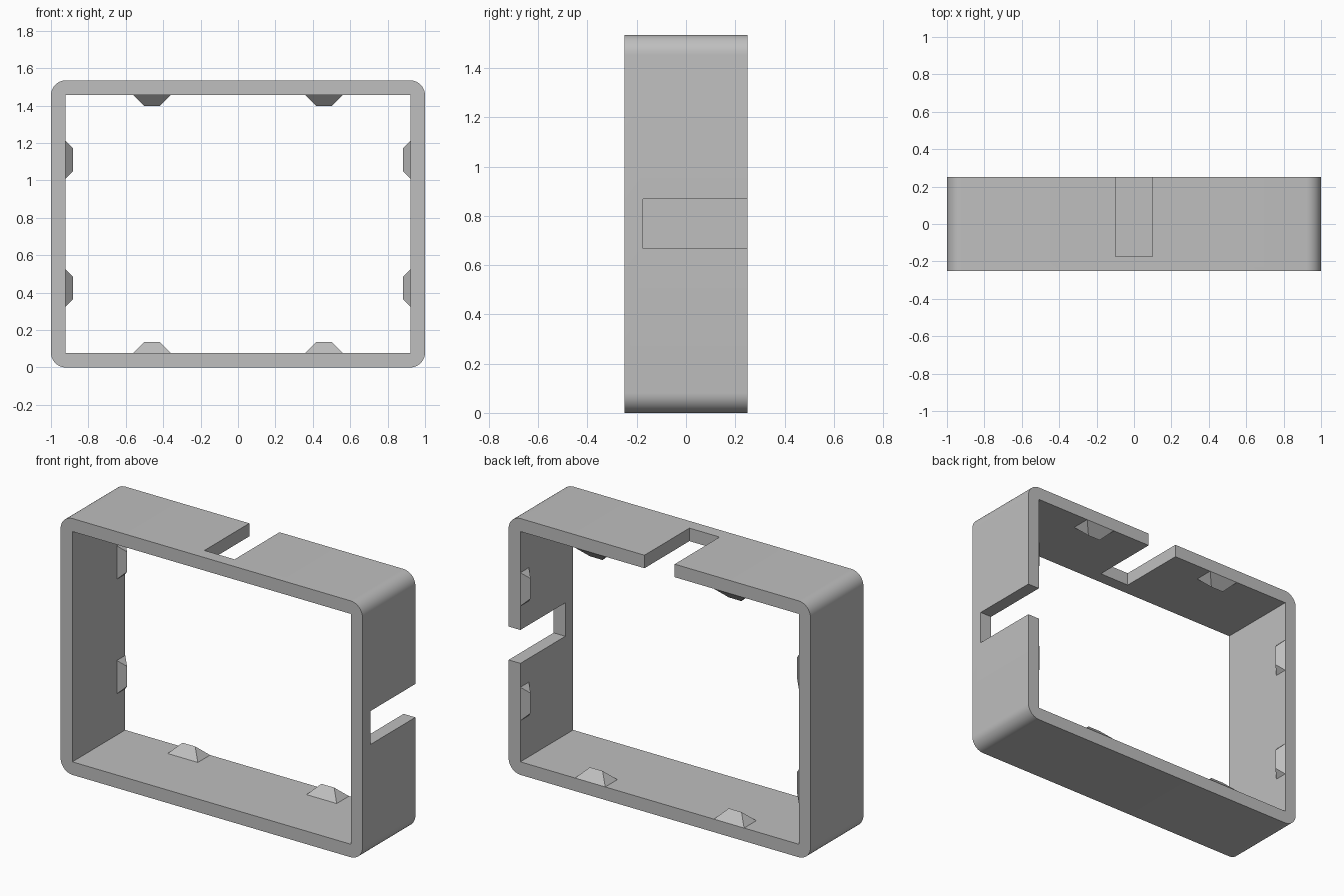
import bpy
import bmesh
from mathutils import Vector, Matrix

old = bpy.data.objects.get("Cube")
if old:
    bpy.data.objects.remove(old, do_unlink=True)

HEIGHT, DEPTH, WALL = 1.535, 0.5, 0.078
MID = HEIGHT / 2

grey = bpy.data.materials.new("plain grey")
grey.use_nodes = True
colour = (0.52, 0.52, 0.52, 1)
grey.diffuse_color = colour
grey.node_tree.nodes["Principled BSDF"].inputs["Base Color"].default_value = colour


def make_object(name, bm):
    bmesh.ops.recalc_face_normals(bm, faces=bm.faces)
    mesh = bpy.data.meshes.new(name)
    bm.to_mesh(mesh)
    bm.free()
    mesh.materials.append(grey)
    obj = bpy.data.objects.new(name, mesh)
    bpy.context.collection.objects.link(obj)
    return obj


def box(name, centre, size, radius=0):
    """Box, optionally with its front-to-back edges rounded."""
    bm = bmesh.new()
    bmesh.ops.create_cube(bm, size=1, matrix=Matrix.Translation(centre) @ Matrix.Diagonal((*size, 1)))
    if radius:
        edges = [e for e in bm.edges if abs(e.verts[0].co.y - e.verts[1].co.y) > 0.1]
        bmesh.ops.bevel(bm, geom=edges, offset=radius, segments=10, profile=0.5, affect="EDGES")
    return make_object(name, bm)


def cut(target, cutter):
    cutter.hide_render = True
    mod = target.modifiers.new("cut", "BOOLEAN")
    mod.operation, mod.solver, mod.object = "DIFFERENCE", "EXACT", cutter
    bpy.context.view_layer.objects.active = target
    bpy.ops.object.modifier_apply(modifier=mod.name)
    bpy.data.objects.remove(cutter, do_unlink=True)


def catch(name, base, along, inward, height):
    """Small hipped ridge on an inner wall, flush with the back edge."""
    half = 0.1
    along, inward, back = Vector(along), Vector(inward), Vector((0, 1, 0))
    base = Vector(base)
    bm = bmesh.new()
    corner = {(s, t): bm.verts.new(base + along * s * half - back * t * height)
              for s in (-1, 1) for t in (0, 2)}
    ridge = {s: bm.verts.new(base + along * s * (half - height) - back * height + inward * height)
             for s in (-1, 1)}
    bm.faces.new([corner[-1, 0], corner[1, 0], corner[1, 2], corner[-1, 2]])
    for t in (0, 2):
        bm.faces.new([corner[-1, t], corner[1, t], ridge[1], ridge[-1]])
    for s in (-1, 1):
        bm.faces.new([corner[s, 0], corner[s, 2], ridge[s]])
    return make_object(name, bm)


# Rounded rectangular frame with a sharp-cornered opening
frame = box("frame", (0, 0, MID), (2, DEPTH, HEIGHT), 0.08)
cut(frame, box("opening", (0, 0, MID), (2 - 2 * WALL, 1, HEIGHT - 2 * WALL)))

# Slots open to the back, in the top and the left wall
slot_y, slot_len = 0.125, 0.6
cut(frame, box("top_slot", (0, slot_y, HEIGHT), (0.2, slot_len, 0.4)))
cut(frame, box("side_slot", (1, slot_y, MID), (0.4, slot_len, 0.2)))

bpy.ops.object.select_all(action="DESELECT")
frame.select_set(True)
bpy.context.view_layer.objects.active = frame
bpy.ops.object.shade_smooth_by_angle(angle=0.6)

# Two catches on each inner wall
BACK = DEPTH / 2
for side, tag in ((-1, "right"), (1, "left")):
    x = side * 0.46
    catch(f"bottom_catch_{tag}", (x, BACK, WALL), (1, 0, 0), (0, 0, 1), 0.058)
    catch(f"top_catch_{tag}", (x, BACK, HEIGHT - WALL), (1, 0, 0), (0, 0, -1), 0.058)
    for level, offset in (("lower", -0.343), ("upper", 0.343)):
        catch(f"{tag}_catch_{level}", (side * (1 - WALL), BACK, MID + offset),
              (0, 0, 1), (-side, 0, 0), 0.04)
